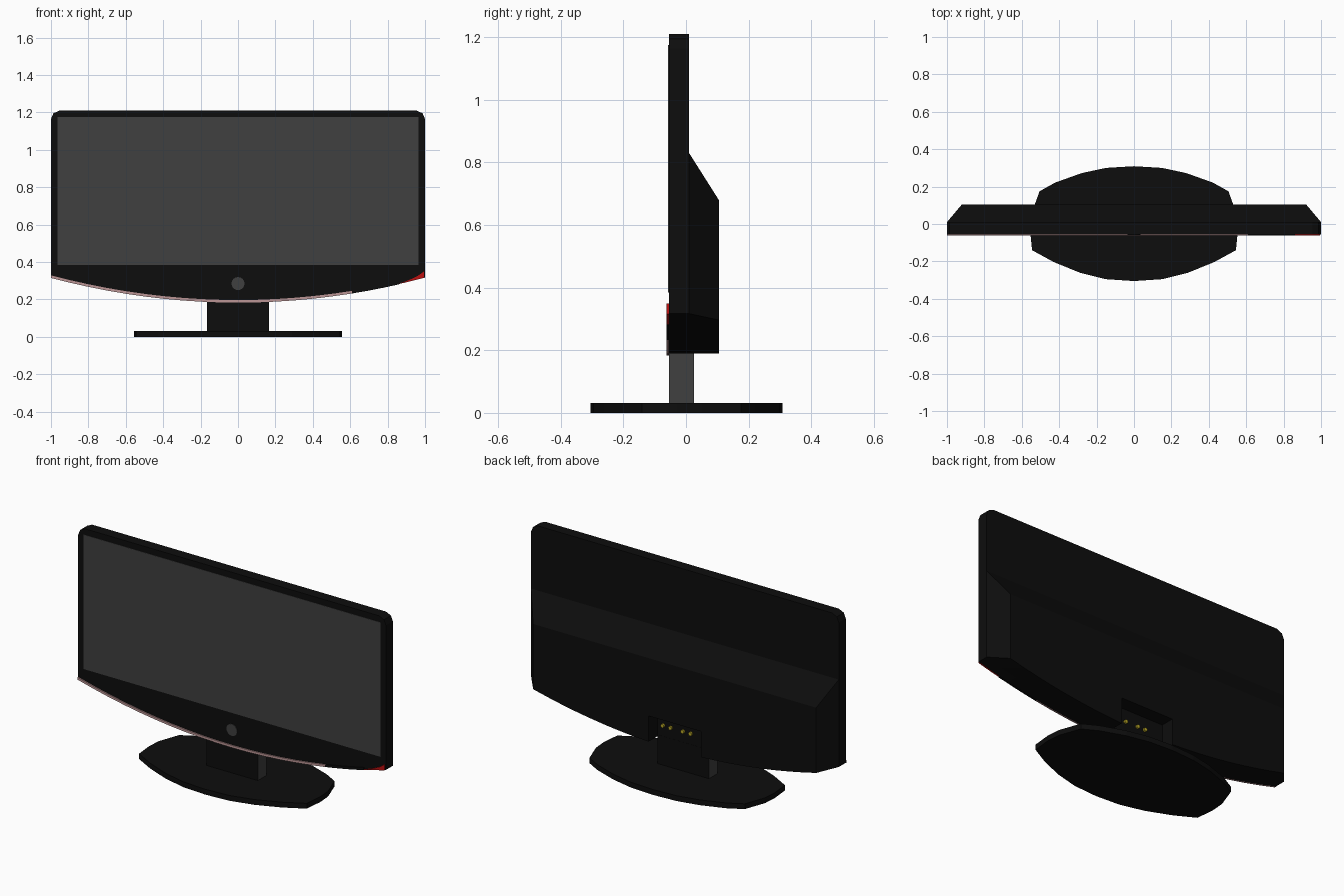
import bpy, bmesh, math
from mathutils import Matrix

if "Cube" in bpy.data.objects:
    bpy.data.objects.remove(bpy.data.objects["Cube"])


def material(name, rgb):
    m = bpy.data.materials.new(name)
    m.diffuse_color = (*rgb, 1)
    m.use_nodes = True
    m.node_tree.nodes["Principled BSDF"].inputs["Base Color"].default_value = m.diffuse_color
    return m


BLACK = material("black_plastic", (0.004, 0.004, 0.004))
GREY = material("dark_grey", (0.05, 0.05, 0.05))
PINK = material("pale_pink", (0.5, 0.3, 0.3))
RED = material("red", (0.5, 0.005, 0.005))
YELLOW = material("yellow", (0.5, 0.4, 0.02))


def finish(name, bm, mat):
    bmesh.ops.recalc_face_normals(bm, faces=bm.faces)
    me = bpy.data.meshes.new(name)
    bm.to_mesh(me)
    bm.free()
    ob = bpy.data.objects.new(name, me)
    bpy.context.collection.objects.link(ob)
    me.materials.append(mat)
    return ob


def box(name, lo, hi, mat):
    bm = bmesh.new()
    size = [b - a for a, b in zip(lo, hi)]
    mid = [(a + b) / 2 for a, b in zip(lo, hi)]
    bmesh.ops.create_cube(bm, size=1, matrix=Matrix.Translation(mid) @ Matrix.Diagonal((*size, 1)))
    return finish(name, bm, mat)


def prism(name, pts, start, end, mat, axis="y"):
    """Extrude a 2D outline along y (outline in xz) or z (outline in xy)."""
    bm = bmesh.new()
    place = (lambda p, d: (p[0], d, p[1])) if axis == "y" else (lambda p, d: (p[0], p[1], d))
    face = bm.faces.new([bm.verts.new(place(p, start)) for p in pts])
    new = bmesh.ops.extrude_face_region(bm, geom=[face])["geom"]
    shift = (0, end - start, 0) if axis == "y" else (0, 0, end - start)
    bmesh.ops.translate(bm, vec=shift, verts=[v for v in new if isinstance(v, bmesh.types.BMVert)])
    return finish(name, bm, mat)


def disc(name, x, z, r, y0, y1, sides, mat):
    pts = [(x + r * math.cos(2 * math.pi * i / sides), z + r * math.sin(2 * math.pi * i / sides))
           for i in range(sides)]
    return prism(name, pts, y0, y1, mat)


def arc(x):
    """Height of the curved lower edge."""
    return 0.185 + 0.132 * x * x


# Housing: flat panel with a sloped bulge on the lower back
FRONT, MID, BACK, N = -0.055, 0.01, 0.105, 20
xs = [-1 + 2 * i / N for i in range(N + 1)]
corner = [(1, 1.165), (0.987, 1.195), (0.955, 1.21)]
outline = ([(x, arc(x)) for x in xs] + [(1, 0.83)] + corner
           + [(-x, z) for x, z in reversed(corner)] + [(-1, 0.83)])
bm = bmesh.new()
front = [bm.verts.new((x, FRONT, z)) for x, z in outline]
mid = [bm.verts.new((x, MID, z)) for x, z in outline]
back = [bm.verts.new((x * 0.92, BACK, arc(x * 0.92))) for x in xs]
back += [bm.verts.new((x, BACK, 0.68)) for x in (0.92, -0.92)]
bm.faces.new(front)
for i in range(len(front)):
    j = (i + 1) % len(front)
    bm.faces.new((front[i], front[j], mid[j], mid[i]))
bm.faces.new(mid[N + 1:])
rim = mid[:N + 2] + [mid[-1]]
for i in range(len(rim)):
    j = (i + 1) % len(rim)
    bm.faces.new((rim[i], rim[j], back[j], back[i]))
bm.faces.new(back)
housing = finish("housing", bm, BLACK)

# Socket recess cut into the back above the stand
cutter = box("recess_cutter", (-0.17, 0.024, 0.1), (0.17, 0.2, 0.34), BLACK)
cutter.hide_render = True
mod = housing.modifiers.new("recess", "BOOLEAN")
mod.operation = "DIFFERENCE"
mod.solver = "EXACT"
mod.object = cutter
bpy.context.view_layer.objects.active = housing
bpy.ops.object.modifier_apply(modifier=mod.name)
bpy.data.objects.remove(cutter)

# Sockets on the recess wall
for i, x in enumerate((0.13, 0.08, 0.0, -0.05)):
    disc(f"socket_{i}", x, 0.265, 0.011, 0.02, 0.036, 8, YELLOW)

# Screen and round button
box("screen", (-0.965, -0.057, 0.385), (0.965, -0.054, 1.175), GREY)
disc("button", 0, 0.285, 0.035, -0.058, -0.054, 16, GREY)


# Trim strips along the curved lower edge
def strip(name, x0, x1, mat, steps):
    row = [x0 + (x1 - x0) * i / steps for i in range(steps + 1)]
    pts = [(x, arc(x) - 0.002) for x in row] + [(x, arc(x) + 0.012) for x in reversed(row)]
    return prism(name, pts, -0.062, -0.054, mat)


strip("pink_trim", -1, 0.61, PINK, 16)
strip("black_trim", 0.61, 0.86, BLACK, 3)

# Red corner accent
prism("corner_accent", [(0.85, arc(0.85)), (0.93, arc(0.93)), (0.995, arc(0.995)), (0.995, 0.35),
                        (0.96, 0.325), (0.91, 0.302)], -0.062, -0.054, RED)

# Stand neck with grey sides
neck = box("stand_neck", (-0.167, -0.054, 0.02), (0.167, 0.025, 0.2), BLACK)
neck.data.materials.append(GREY)
for f in neck.data.polygons:
    f.material_index = int(abs(f.normal.x) > 0.5)

# Stand base: flattened lens with cut-off ends
half = [(0.15, -0.295), (0.29, -0.26), (0.43, -0.203), (0.545, -0.14), (0.556, -0.03),
        (0.55, 0.05), (0.505, 0.175), (0.42, 0.222), (0.28, 0.272), (0.15, 0.3)]
prism("stand_base", [(0, -0.305)] + half + [(0, 0.309)] + [(-x, y) for x, y in reversed(half)],
      0, 0.031, BLACK, axis="z")
